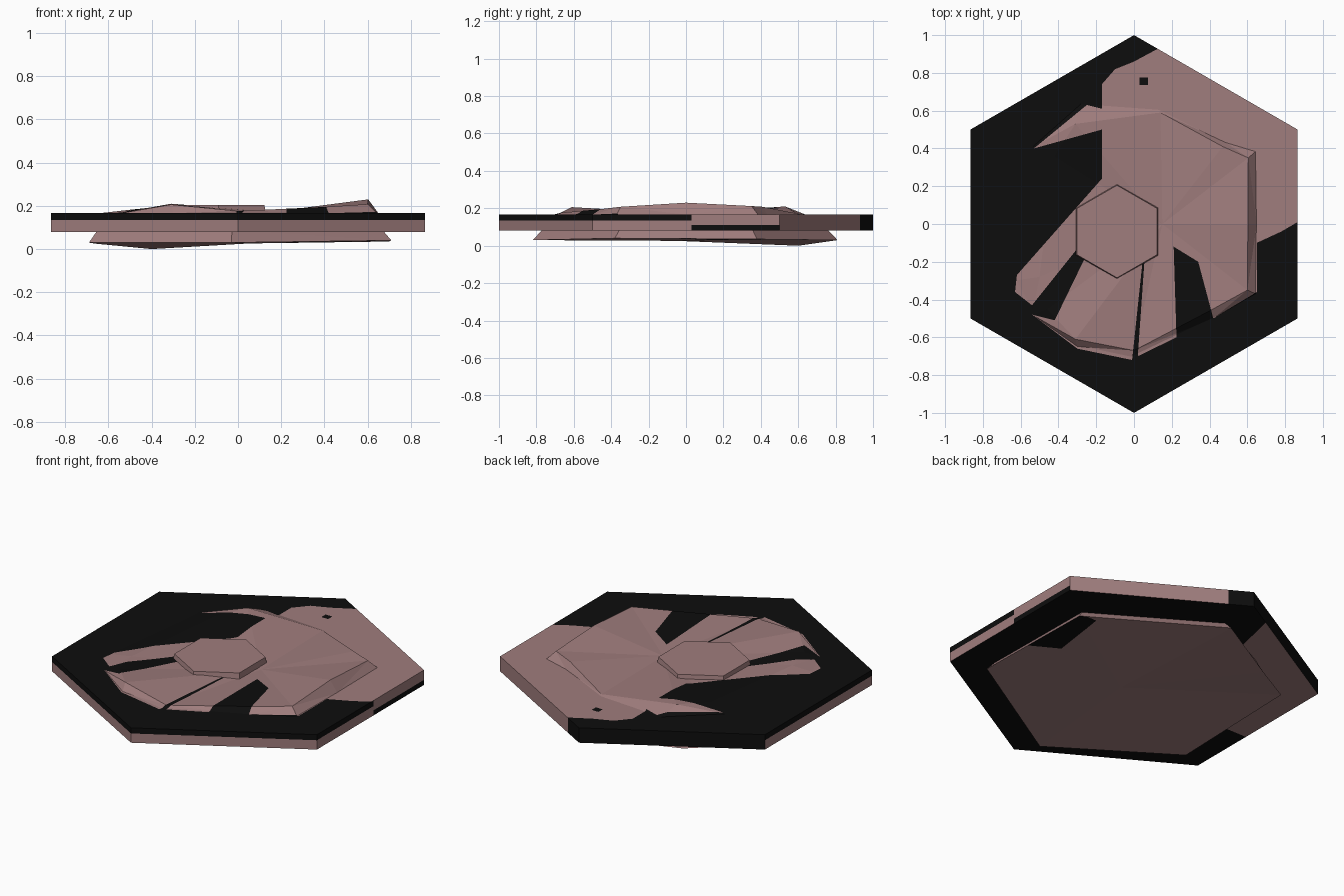
import bpy
import bmesh
from math import cos, sin, radians
from mathutils import Vector

cube = bpy.data.objects.get("Cube")
if cube:
    bpy.data.objects.remove(cube, do_unlink=True)


def material(name, colour):
    mat = bpy.data.materials.new(name)
    mat.use_nodes = True
    mat.diffuse_color = colour
    mat.node_tree.nodes["Principled BSDF"].inputs["Base Color"].default_value = colour
    return mat


BLACK, ROSE = 0, 1
MATERIALS = [material("matte black", (0.004, 0.004, 0.004, 1)),
             material("dusty rose", (0.35, 0.205, 0.205, 1))]

# Outline of the fanned rose shape on the upper side
FAN = [(-.17, .74), (-.1, .82), (0, .86), (.13, .93), (.9, .5), (.9, .03),
       (.78, -.04), (.65, -.1), (.65, -.36), (.42, -.5), (.34, -.2), (.21, -.12),
       (.225, -.6), (.02, -.7), (.055, -.2), (.045, -.2), (-.01, -.72), (-.3, -.66),
       (-.54, -.48), (-.42, -.51), (-.26, -.18), (-.3, -.13), (-.54, -.43),
       (-.63, -.36), (-.62, -.27), (-.17, .24), (-.17, .5), (-.53, .4),
       (-.25, .63), (-.17, .61)]
EYE = [(.03, .735), (.075, .735), (.075, .775), (.03, .775)]
UNDER_EDGE = [(-.9, -.1), (-.6, -.1), (-.3, .3), (-.15, .95), (-.9, .6)]
UNDER_NOTCH = [(.8, -.1), (.55, .05), (.6, .4), (.8, .4)]


def inside(p, outline):
    """Even-odd test of a point against an outline."""
    hit = False
    for a, b in zip(outline, outline[1:] + outline[:1]):
        if (a[1] > p.y) != (b[1] > p.y):
            if p.x < a[0] + (p.y - a[1]) * (b[0] - a[0]) / (b[1] - a[1]):
                hit = not hit
    return hit


def cut(bm, faces, point, normal):
    geom = set(faces)
    for f in faces:
        geom.update(f.edges)
        geom.update(f.verts)
    bmesh.ops.bisect_plane(bm, geom=list(geom), dist=0.00001,
                           plane_co=point, plane_no=normal)
    bm.normal_update()


def facing(bm, up):
    return [f for f in bm.faces if f.normal.z * up > 0.1]


def paint(bm, outline, colour, up):
    """Cut the faces that look up or down along an outline and colour its inside."""
    for a, b in zip(outline, outline[1:] + outline[:1]):
        cut(bm, facing(bm, up), (a[0], a[1], 0), (b[1] - a[1], a[0] - b[0], 0))
    for f in facing(bm, up):
        if inside(f.calc_center_median(), outline):
            f.material_index = colour


def paint_top(bm):
    paint(bm, FAN, ROSE, 1)
    paint(bm, EYE, BLACK, 1)


def loft(rings, tip=None):
    """Skin rings of equal length, closing the last with a fan or a flat face."""
    bm = bmesh.new()
    rows = [[bm.verts.new(p) for p in ring] for ring in rings]
    n = len(rows[0])
    bm.faces.new(rows[0][::-1])
    for low, high in zip(rows, rows[1:]):
        for i in range(n):
            j = (i + 1) % n
            bm.faces.new((low[i], low[j], high[j], high[i]))
    if tip:
        top = bm.verts.new(tip)
        for i in range(n):
            bm.faces.new((rows[-1][i], rows[-1][(i + 1) % n], top))
    else:
        bm.faces.new(rows[-1])
    bmesh.ops.recalc_face_normals(bm, faces=bm.faces[:])
    bm.normal_update()
    return bm


def finish(bm, name):
    mesh = bpy.data.meshes.new(name)
    for mat in MATERIALS:
        mesh.materials.append(mat)
    bm.to_mesh(mesh)
    bm.free()
    obj = bpy.data.objects.new(name, mesh)
    bpy.context.collection.objects.link(obj)


def hexagon(radius, z, x=0, y=0):
    angles = [radians(30 + 60 * i) for i in range(6)]
    return [(x + radius * cos(a), y + radius * sin(a), z) for a in angles]


def side_colour(p, n):
    if n.y > 0.1:
        return ROSE if n.x > 0 and p.x > 0.12 else BLACK
    if n.x > 0.9 and p.y > 0.03:
        return ROSE if p.z > 0.11 else BLACK
    return BLACK if p.z > 0.135 else ROSE


# Hexagonal tile, its edge banded in two colours
tile = loft([hexagon(1, 0.08), hexagon(1, 0.168)])
for point, normal in [((0, 0, .11), (0, 0, 1)), ((0, 0, .135), (0, 0, 1)),
                      ((0, .03, 0), (0, 1, 0)), ((.12, 0, 0), (1, 0, 0))]:
    walls = [f for f in tile.faces if abs(f.normal.z) < 0.1]
    cut(tile, walls, point, normal)
for f in tile.faces:
    if abs(f.normal.z) < 0.1:
        f.material_index = side_colour(f.calc_center_median(), f.normal)
paint_top(tile)
paint(tile, UNDER_EDGE, ROSE, -1)
finish(tile, "hex_tile")

# Dished upper slab with a raised, uneven rim
foot = [(.645, -.37), (.65, 0), (.645, .385), (.48, .435), (.13, .61), (-.28, .64),
        (-.55, .4), (-.64, -.3), (-.54, -.48), (-.3, -.65), (-.02, -.71), (.42, -.5)]
crest = [(.6, -.35, .208), (.603, 0, .23), (.605, .35, .212), (.47, .41, .208),
         (.14, .59, .173), (-.31, .53, .21), (-.42, .36, .19), (-.5, -.28, .182),
         (-.46, -.45, .185), (-.31, -.61, .206), (0, -.67, .176), (.4, -.46, .195)]
slab = loft([[(x, y, 0.15) for x, y in foot], [(x, y, 0.166) for x, y in foot], crest],
            tip=(.15, 0, .171))
bmesh.ops.triangulate(slab, faces=slab.faces[:])
slab.normal_update()
paint_top(slab)
finish(slab, "upper_slab")

# Small raised six-sided pad, off centre
pad = loft([hexagon(.256, .15, -.09, -.04), hexagon(.245, .205, -.09, -.04)])
for f in pad.faces:
    f.material_index = ROSE
finish(pad, "centre_pad")

# Rough slab beneath the tile
base = [(.71, -.38, .04), (.7, .38, .035), (0, .81, .03), (-.4, .6, 0),
        (-.66, .44, .025), (-.69, -.39, .03), (-.03, -.82, .03)]
neck = [(x * .94, y * .93, .09) for x, y, z in base]
under = loft([neck, base], tip=(.05, -.05, .026))
bmesh.ops.triangulate(under, faces=under.faces[:])
for f in under.faces:
    f.material_index = ROSE
under.normal_update()
low_faces = [f for f in under.faces if f.normal.z < -0.9]
paint(under, UNDER_NOTCH, BLACK, -1)
finish(under, "lower_slab")
